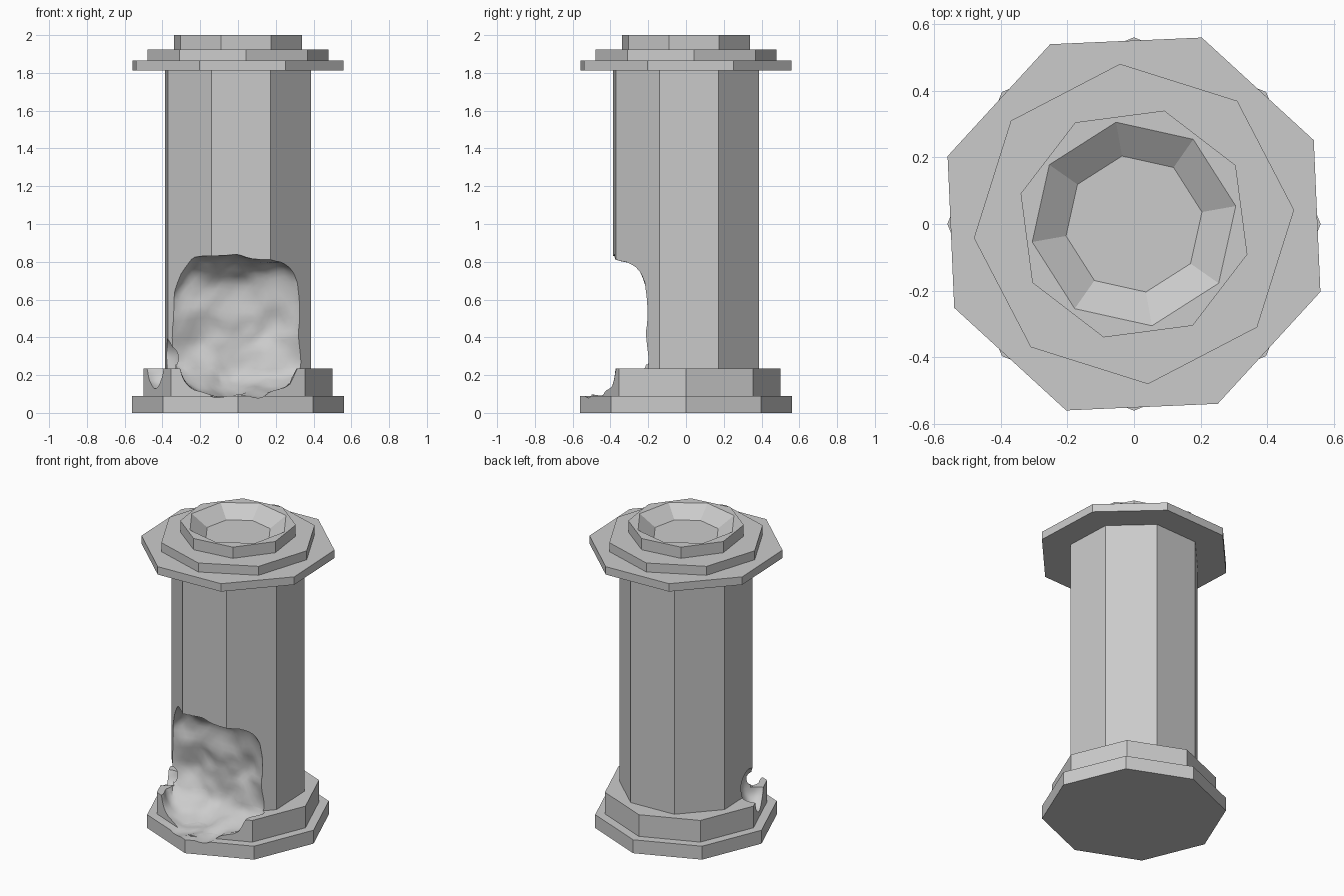
import bpy, bmesh, math
from mathutils import Vector, noise

if "Cube" in bpy.data.objects:
    bpy.data.objects.remove(bpy.data.objects["Cube"])


def finish(name, bm):
    bmesh.ops.recalc_face_normals(bm, faces=bm.faces[:])
    me = bpy.data.meshes.new(name)
    bm.to_mesh(me)
    bm.free()
    ob = bpy.data.objects.new(name, me)
    bpy.context.collection.objects.link(ob)
    return ob


def octagon_stack(name, rings):
    """Closed solid through octagonal rings given as (radius, z, turn in degrees)."""
    bm = bmesh.new()
    loops = []
    for r, z, turn in rings:
        angles = [math.radians(turn + 45 * k) for k in range(8)]
        loops.append([bm.verts.new((r * math.cos(a), r * math.sin(a), z)) for a in angles])
    for lo, hi in zip(loops, loops[1:]):
        for k in range(8):
            j = (k + 1) % 8
            bm.faces.new((lo[k], lo[j], hi[j], hi[k]))
    bm.faces.new(loops[0][::-1])
    bm.faces.new(loops[-1])
    return finish(name, bm)


def slab(name, r, z0, z1, turn):
    return octagon_stack(name, [(r, z0, turn), (r, z1, turn)])


def rock_cutter(name, centre, size, low, power, bump, taper=False):
    """Lumpy rounded block used to break stone away."""
    bm = bmesh.new()
    bmesh.ops.create_icosphere(bm, subdivisions=5, radius=1)
    for v in bm.verts:
        d = v.co.normalized()
        d /= sum(abs(c) ** power for c in d) ** (1 / power)
        p = Vector((d.x * size[0], d.y * size[1], d.z * (size[2] if d.z > 0 else low)))
        p += Vector(centre)
        p += bump * noise.noise_vector(p * 5.5) + bump * 0.3 * noise.noise_vector(p * 13)
        if taper:
            # narrower at the lower front, where the plinth survives
            f = min(1, max(0, (-0.22 - p.y) / 0.12)) * min(1, max(0, (0.4 - p.z) / 0.15))
            p.x *= 1 - 0.2 * f
        v.co = p
    ob = finish(name, bm)
    ob.hide_render = True
    return ob


# Stepped base
base = slab("base_slab", 0.56, 0, 0.09, 0)
plinth = slab("plinth", 0.50, 0.09, 0.235, 0)

# Column shaft
shaft = slab("column_shaft", 0.41, 0.235, 1.812, 25)

# Capital: two turned slabs and a rim
slab("capital_slab", 0.595, 1.812, 1.865, 25)
slab("capital_step", 0.482, 1.865, 1.925, 5)
rim = slab("bowl_rim", 0.352, 1.925, 2.0, 30)

# Bowl sunk into the rim: sloped wall down to the step
bowl = octagon_stack("bowl_cutter", [(0.207, 1.928, 10), (0.31, 2.0, 10), (0.38, 2.05, 10)])
bowl.hide_render = True

# Broken hollow at the front and a chip at its left side
hollow = rock_cutter("hollow_cutter", (0, -0.5, 0.43), (0.435, 0.37, 0.41), 0.345, 3, 0.035, True)
chip = rock_cutter("chip_cutter", (-0.43, -0.15, 0.27), (0.12, 0.12, 0.15), 0.14, 2, 0.02)


def carve(ob, *cutters):
    bpy.context.view_layer.objects.active = ob
    for c in cutters:
        m = ob.modifiers.new("carve", 'BOOLEAN')
        m.operation = 'DIFFERENCE'
        m.solver = 'EXACT'
        m.object = c
        bpy.ops.object.modifier_apply(modifier=m.name)


carve(rim, bowl)
for part in (base, plinth, shaft):
    carve(part, hollow, chip)
    bpy.ops.object.select_all(action='DESELECT')
    part.select_set(True)
    bpy.context.view_layer.objects.active = part
    bpy.ops.object.shade_smooth_by_angle(angle=math.radians(30))

for c in (bowl, hollow, chip):
    bpy.data.objects.remove(c)
